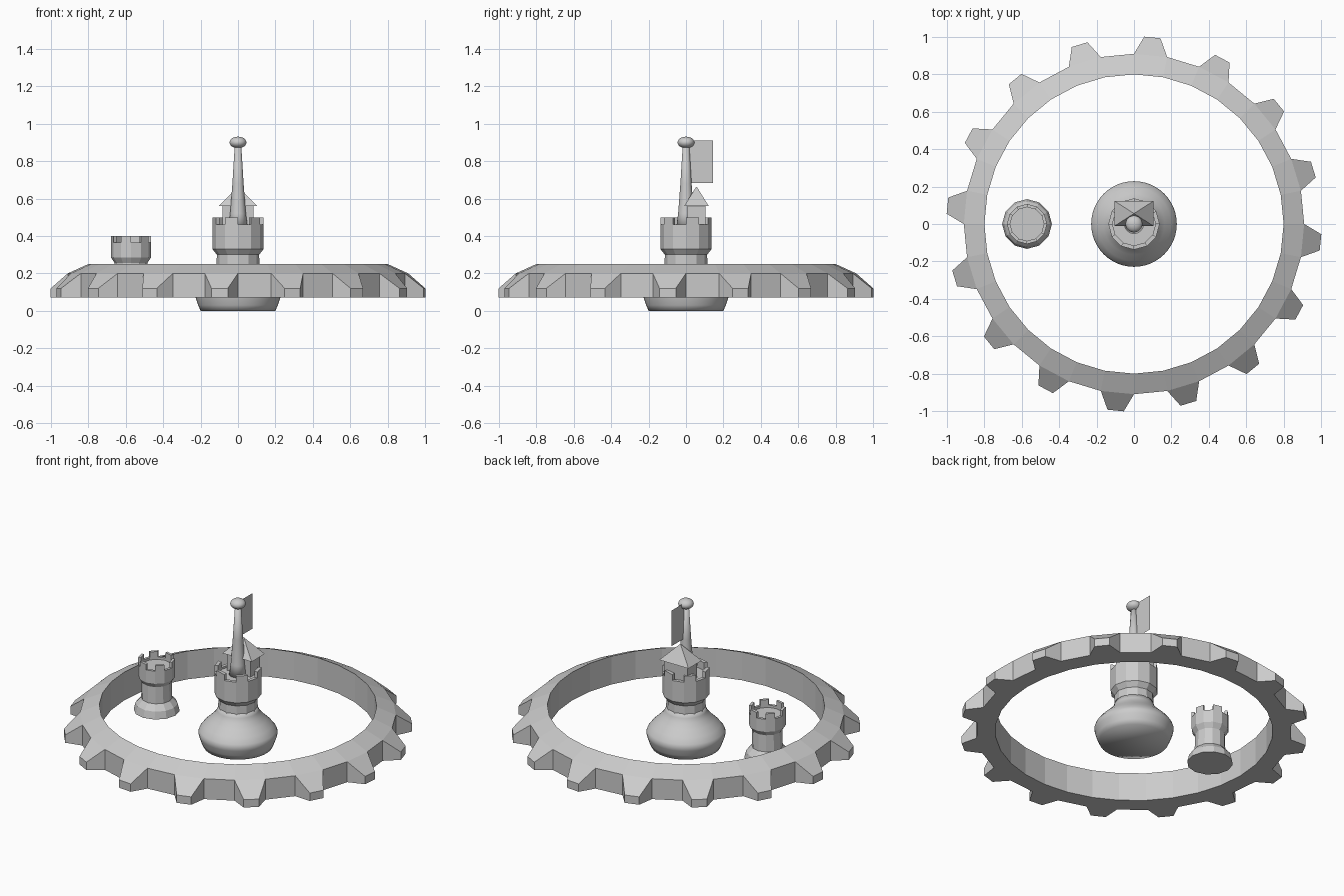
import bpy, bmesh
from math import cos, sin, radians, pi

if "Cube" in bpy.data.objects:
    bpy.data.objects.remove(bpy.data.objects["Cube"])


def finish(name, bm, loc=(0, 0, 0), smooth=False):
    bmesh.ops.recalc_face_normals(bm, faces=bm.faces[:])
    me = bpy.data.meshes.new(name)
    bm.to_mesh(me)
    bm.free()
    for p in me.polygons:
        p.use_smooth = smooth
    ob = bpy.data.objects.new(name, me)
    ob.location = loc
    bpy.context.collection.objects.link(ob)
    return ob


def polar(bm, r, z, a):
    return bm.verts.new((r * cos(a), r * sin(a), z))


def rings(bm, profile, n):
    return [[polar(bm, r, z, 2 * pi * i / n) for i in range(n)] for r, z in profile]


def lathe(name, profile, n, smooth=False, merlon_top=None, rim=None, loc=(0, 0, 0)):
    """Capped turned shape; alternate rim segments can rise into merlons."""
    bm = bmesh.new()
    rs = rings(bm, profile, n)
    for k in range(len(rs) - 1):
        lo, up = rs[k], rs[k + 1]
        for i in range(n):
            j = (i + 1) % n
            if k == rim and i % 2 == 0:
                base = [lo[i], lo[j], up[j], up[i]]
                top = [bm.verts.new((v.co.x, v.co.y, merlon_top)) for v in base]
                bm.faces.new(top)
                for m in range(4):
                    q = (m + 1) % 4
                    bm.faces.new((base[m], base[q], top[q], top[m]))
            else:
                bm.faces.new((lo[i], lo[j], up[j], up[i]))
    bm.faces.new(rs[0][::-1])
    bm.faces.new(rs[-1])
    return finish(name, bm, loc, smooth)


# Toothed outer ring: every second outer facet grows a tapered tooth
def toothed_ring():
    bm = bmesh.new()
    n = 32
    rs = rings(bm, [(0.8, 0.07), (0.91, 0.07), (0.91, 0.2), (0.8, 0.25)], n)
    for k in range(4):
        a, b = rs[k], rs[(k + 1) % 4]
        for i in range(n):
            j = (i + 1) % n
            if k == 1 and i % 2 == 1:
                mid = 2 * pi * (i + 0.5) / n
                d = radians(2.5)
                base = [a[i], a[j], b[j], b[i]]
                tip = [polar(bm, 1.003, z, mid + s * d)
                       for s, z in ((-1, 0.07), (1, 0.07), (1, 0.12), (-1, 0.12))]
                bm.faces.new(tip)
                for m in range(4):
                    q = (m + 1) % 4
                    bm.faces.new((base[m], base[q], tip[q], tip[m]))
            else:
                bm.faces.new((a[i], a[j], b[j], b[i]))
    return finish("toothed_ring", bm)


toothed_ring()

# Central rounded pedestal
lathe("central_pedestal", [(0.2, 0), (0.213, 0.03), (0.225, 0.065), (0.229, 0.085),
                           (0.222, 0.105), (0.197, 0.137), (0.163, 0.17), (0.135, 0.2),
                           (0.12, 0.225), (0.113, 0.25)], 48, smooth=True)

# Central crenellated turret
lathe("central_turret", [(0.115, 0.24), (0.113, 0.30), (0.137, 0.33), (0.137, 0.462),
                         (0.115, 0.462), (0.115, 0.45)], 12, merlon_top=0.5, rim=3)

# Small side turret with flared foot
lathe("side_turret", [(0.133, 0.07), (0.122, 0.115), (0.09, 0.15), (0.087, 0.255),
                      (0.107, 0.285), (0.107, 0.365), (0.09, 0.365), (0.09, 0.35)],
      12, merlon_top=0.4, rim=5, loc=(-0.572, 0, 0))

# Spire and its flattened ball
lathe("spire", [(0.052, 0.445), (0.042, 0.52), (0.03, 0.68), (0.017, 0.89)], 24, smooth=True)
bm = bmesh.new()
bmesh.ops.create_uvsphere(bm, u_segments=24, v_segments=12, radius=0.045)
bmesh.ops.scale(bm, vec=(1, 1, 0.69), verts=bm.verts[:])
finish("spire_ball", bm, (0, 0, 0.9), True)

# Flag: a single flat sheet
bm = bmesh.new()
bm.faces.new([bm.verts.new((0, y, z)) for y, z in
              ((0.01, 0.684), (0.144, 0.684), (0.144, 0.91), (0.01, 0.91))])
finish("flag", bm)

# Small house on the turret
bm = bmesh.new()
bmesh.ops.create_cube(bm, size=1)
bmesh.ops.scale(bm, vec=(0.164, 0.095, 0.115), verts=bm.verts[:])
finish("house_walls", bm, (0, 0.056, 0.5075))

# Pyramid roof
bm = bmesh.new()
b = [bm.verts.new(c) for c in ((-0.103, -0.01, 0.56), (0.103, -0.01, 0.56),
                               (0.103, 0.122, 0.56), (-0.103, 0.122, 0.56))]
apex = bm.verts.new((0, 0.056, 0.665))
bm.faces.new(b[::-1])
for i in range(4):
    bm.faces.new((b[i], b[(i + 1) % 4], apex))
finish("house_roof", bm)
